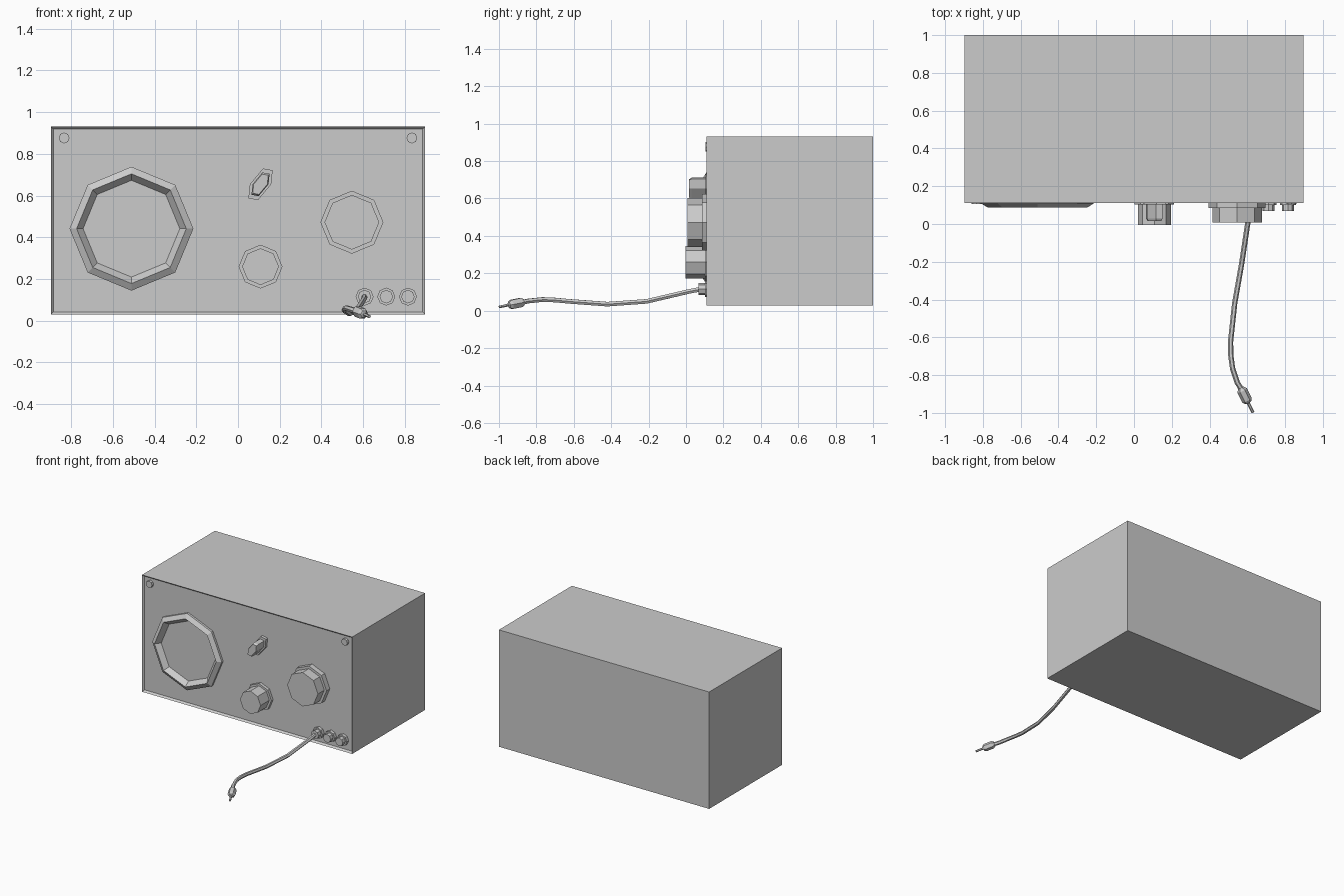
import bpy, bmesh, math

if "Cube" in bpy.data.objects:
    bpy.data.objects.remove(bpy.data.objects["Cube"])

PANEL_Y = 0.125   # recessed front panel
FRONT_Y = 0.11    # front rim of the cabinet


def add_mesh(name, bm):
    bmesh.ops.recalc_face_normals(bm, faces=bm.faces)
    mesh = bpy.data.meshes.new(name)
    bm.to_mesh(mesh)
    bm.free()
    ob = bpy.data.objects.new(name, mesh)
    bpy.context.collection.objects.link(ob)
    return ob


def stack(name, x, z, outline, profile, closed=False):
    """Loft an (x, z) outline through (scale, y) steps along the y axis."""
    bm = bmesh.new()
    rings = [[bm.verts.new((x + px * s, y, z + pz * s)) for px, pz in outline]
             for s, y in profile]
    n = len(outline)
    pairs = list(zip(rings, rings[1:]))
    if closed:
        pairs.append((rings[-1], rings[0]))
    for a, b in pairs:
        for i in range(n):
            j = (i + 1) % n
            bm.faces.new((a[i], a[j], b[j], b[i]))
    if not closed:
        bm.faces.new(rings[0])
        bm.faces.new(rings[-1])
    return add_mesh(name, bm)


def ngon(n):
    return [(math.sin(2 * math.pi * i / n), math.cos(2 * math.pi * i / n)) for i in range(n)]


def tube(name, points, res):
    """Sweep a round section along (x, y, z, radius) points."""
    cu = bpy.data.curves.new(name, 'CURVE')
    cu.dimensions = '3D'
    cu.bevel_depth = 1.0
    cu.bevel_resolution = res
    cu.use_fill_caps = True
    sp = cu.splines.new('POLY')
    sp.points.add(len(points) - 1)
    for p, (x, y, z, r) in zip(sp.points, points):
        p.co = (x, y, z, 1)
        p.radius = r
    tmp = bpy.data.objects.new(name + "_path", cu)
    bpy.context.collection.objects.link(tmp)
    bpy.context.view_layer.update()
    mesh = bpy.data.meshes.new_from_object(tmp.evaluated_get(bpy.context.evaluated_depsgraph_get()))
    bpy.data.objects.remove(tmp)
    for f in mesh.polygons:
        f.use_smooth = False
    ob = bpy.data.objects.new(name, mesh)
    bpy.context.collection.objects.link(ob)
    return ob


# Cabinet: box with inset, recessed front panel
bm = bmesh.new()
bmesh.ops.create_cube(bm, size=1)
for v in bm.verts:
    v.co = (v.co.x * 1.795, 0.555 + v.co.y * 0.89, 0.48 + v.co.z * 0.902)
bmesh.ops.recalc_face_normals(bm, faces=bm.faces)
front = [f for f in bm.faces if f.normal.y < -0.9]
bmesh.ops.inset_region(bm, faces=front, thickness=0.018)
panel = min(bm.faces, key=lambda f: (round(f.calc_center_median().y, 4), -f.calc_area()))
bmesh.ops.translate(bm, vec=(0, PANEL_Y - FRONT_Y, 0), verts=[v for v in panel.verts])
add_mesh("cabinet", bm)

OCT = ngon(8)

# Speaker ring with a ridged section
stack("speaker_ring", -0.511, 0.441, OCT,
      [(0.297, PANEL_Y), (0.297, 0.108), (0.263, 0.087), (0.232, PANEL_Y)], closed=True)

# Corner screws
for side in (-1, 1):
    stack("corner_screw", side * 0.834, 0.876, OCT, [(0.026, PANEL_Y), (0.026, 0.105)])

# Knobs with flanges: name, x, z, flange radius, cap radius, flange y, cap y
for name, x, z, rf, rc, yf, yc in (("tuning_knob", 0.546, 0.472, 0.151, 0.131, 0.085, 0.008),
                                   ("volume_knob", 0.108, 0.259, 0.105, 0.088, 0.102, -0.004)):
    stack(name, x, z, OCT, [(rf, PANEL_Y), (rf, yf), (rc, yf), (rc, yc)])

# Selector switch: slanted elongated hexagon
half = [(0.012, 0.076), (0.058, 0.067), (0.051, 0.0)]
stack("selector_switch", 0.108, 0.654, half + [(-a, -b) for a, b in half],
      [(1, PANEL_Y), (1, 0.103), (0.75, 0.103), (0.75, 0.03), (0.64, 0.016)])

# Sockets along the bottom
for i in range(3):
    stack("socket", 0.607 + 0.104 * i, 0.115, OCT,
          [(0.043, PANEL_Y), (0.043, 0.101), (0.032, 0.101), (0.032, 0.068)])

# Cable lead
path = [(0.607, 0.09, 0.117), (0.604, 0.016, 0.103), (0.57, -0.21, 0.05), (0.533, -0.42, 0.035),
        (0.511, -0.625, 0.05), (0.513, -0.70, 0.057), (0.522, -0.765, 0.06),
        (0.547, -0.84, 0.052), (0.575, -0.885, 0.044)]
tube("cable", [p + (0.014,) for p in path], 1)

# Plug and pin at the cable end
a, b = (0.566, -0.868, 0.047), (0.63, -0.998, 0.02)
steps = [(0.0, 0.017), (0.1, 0.028), (0.5, 0.028), (0.6, 0.018), (0.62, 0.008), (1.0, 0.008)]
tube("plug", [tuple(p + (q - p) * t for p, q in zip(a, b)) + (r,) for t, r in steps], 1)
